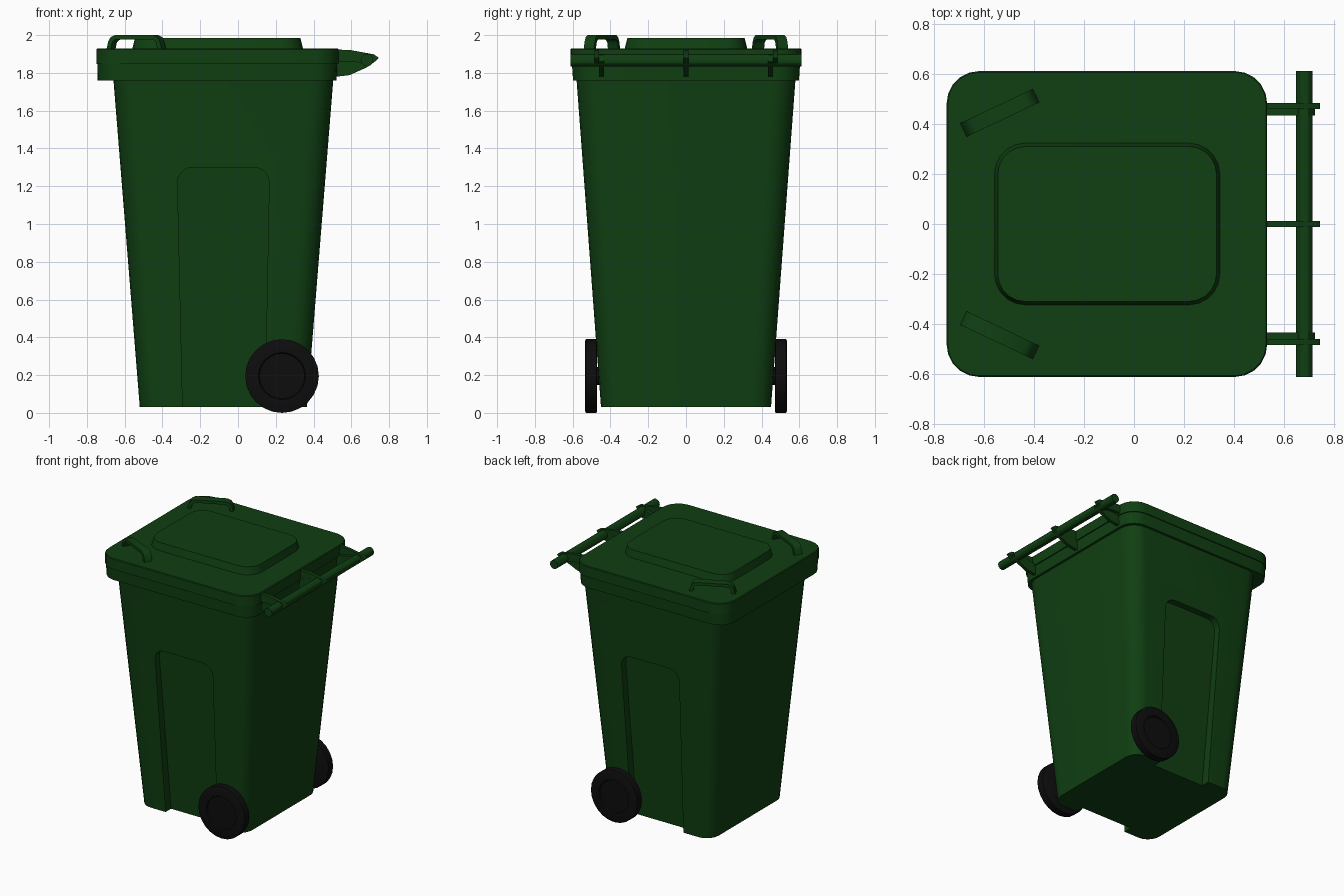
import bpy, bmesh
from math import sin, cos, pi, radians
from mathutils import Vector

if "Cube" in bpy.data.objects:
    bpy.data.objects.remove(bpy.data.objects["Cube"], do_unlink=True)


def material(name, rgb):
    m = bpy.data.materials.new(name)
    m.use_nodes = True
    m.diffuse_color = (*rgb, 1)
    m.node_tree.nodes["Principled BSDF"].inputs["Base Color"].default_value = (*rgb, 1)
    return m


green = material("dark green plastic", (0.005, 0.05, 0.006))
black = material("black rubber", (0.004, 0.004, 0.004))


def smooth(obj, angle=30):
    bpy.ops.object.select_all(action="DESELECT")
    obj.select_set(True)
    bpy.context.view_layer.objects.active = obj
    bpy.ops.object.shade_smooth_by_angle(angle=radians(angle))


def loft(name, rings, mat, closed=False):
    """Skin equal-length rings of points, capping the ends unless closed."""
    bm = bmesh.new()
    rows = [[bm.verts.new(p) for p in ring] for ring in rings]
    n = len(rows[0])
    pairs = list(zip(rows, rows[1:]))
    if closed:
        pairs.append((rows[-1], rows[0]))
    else:
        bm.faces.new(rows[0])
        bm.faces.new(rows[-1])
    for a, b in pairs:
        for i in range(n):
            j = (i + 1) % n
            bm.faces.new((a[i], a[j], b[j], b[i]))
    bmesh.ops.recalc_face_normals(bm, faces=bm.faces)
    mesh = bpy.data.meshes.new(name)
    bm.to_mesh(mesh)
    bm.free()
    mesh.materials.append(mat)
    obj = bpy.data.objects.new(name, mesh)
    bpy.context.collection.objects.link(obj)
    return obj


def rounded_rect(x0, x1, y, r, z, seg=5):
    corners = [(x1 - r, y - r), (x0 + r, y - r), (x0 + r, r - y), (x1 - r, r - y)]
    return [(cx + r * cos(a), cy + r * sin(a), z)
            for k, (cx, cy) in enumerate(corners)
            for a in [(k + i / seg) * pi / 2 for i in range(seg + 1)]]


def circle(x, y, z, r, n):
    return [(x + r * cos(2 * pi * i / n), y, z + r * sin(2 * pi * i / n)) for i in range(n)]


def plate(name, outline, y0, y1):
    obj = loft(name, [[(x, y, z) for x, z in outline] for y in (y0, y1)], green)
    smooth(obj)


# Tapered body
BOTTOM, TOP = 0.03, 1.77
body = loft("bin_body", [rounded_rect(-0.52, 0.365, 0.45, 0.1, BOTTOM),
                         rounded_rect(-0.66, 0.505, 0.58, 0.12, TOP)], green)

# Side recesses, open at the bottom and rounded at the top
def recess_floor(z):
    t = (z - BOTTOM) / (TOP - BOTTOM)
    return 0.45 + 0.13 * t - 0.065 + 0.02 * t


arc = [i * pi / 10 for i in range(6)]
panel = ([(0.14, -0.1)]
         + [(0.085 + 0.08 * cos(a), 1.22 + 0.08 * sin(a)) for a in arc]
         + [(-0.24 - 0.08 * sin(a), 1.22 + 0.08 * cos(a)) for a in arc]
         + [(-0.29, -0.1)])
for side in (-1, 1):
    cutter = loft("recess_cutter", [[(x, side * recess_floor(z), z) for x, z in panel],
                                    [(x, side * 0.9, z) for x, z in panel]], green)
    cutter.hide_render = True
    mod = body.modifiers.new("recess", "BOOLEAN")
    mod.operation = "DIFFERENCE"
    mod.solver = "EXACT"
    mod.object = cutter
    bpy.context.view_layer.objects.active = body
    bpy.ops.object.modifier_apply(modifier=mod.name)
    bpy.data.objects.remove(cutter, do_unlink=True)
smooth(body)

# Body rim, lid and raised lid panel
smooth(loft("body_rim", [rounded_rect(-0.743, 0.522, 0.598, 0.12, 1.76),
                         rounded_rect(-0.745, 0.525, 0.604, 0.12, 1.85)], green))
smooth(loft("lid", [rounded_rect(-0.75, 0.533, 0.612, 0.13, 1.848),
                    rounded_rect(-0.75, 0.533, 0.612, 0.13, 1.925),
                    rounded_rect(-0.745, 0.528, 0.607, 0.125, 1.93)], green))
smooth(loft("lid_panel", [rounded_rect(-0.56, 0.345, 0.325, 0.125, 1.925),
                          rounded_rect(-0.545, 0.33, 0.31, 0.11, 1.985)], green))

# Arched lid grips
for side, label in ((-1, "right"), (1, "left")):
    start, end = Vector((-0.685, side * 0.375, 0)), Vector((-0.39, side * 0.515, 0))
    along = (end - start).normalized()
    across = Vector((-along.y, along.x, 0)) * 0.03
    length = (end - start).length
    # Half profile: distance from the end and height, for outer and inner edges
    half = [((0, 1.92), (0.025, 1.92)), ((0.012, 1.965), (0.034, 1.96)),
            ((0.025, 1.988), (0.045, 1.972)), ((0.05, 2.0), (0.06, 1.978))]
    path = half + [tuple((length - d, z) for d, z in p) for p in reversed(half)]
    rings = []
    for outer, inner in path:
        po, pi_ = [start + along * d + Vector((0, 0, z)) for d, z in (outer, inner)]
        rings.append([po - across, po + across, pi_ + across, pi_ - across])
    smooth(loft(label + "_lid_grip", rings, green), 40)

# Rear handle bar and the arms that carry it
smooth(loft("handle_bar", [circle(0.682, y, 1.867, 0.033, 12) for y in (-0.612, 0.612)], green))
body_arm = [(0.48, 1.775), (0.59, 1.788), (0.68, 1.828), (0.725, 1.86), (0.7, 1.895), (0.48, 1.85)]
lid_arm = [(0.5, 1.86), (0.62, 1.86), (0.69, 1.84), (0.725, 1.86), (0.745, 1.88),
           (0.72, 1.898), (0.6, 1.92), (0.5, 1.925)]
for side, label in ((-1, "right"), (1, "left")):
    plate(label + "_body_arm", body_arm, side * 0.435, side * 0.46)
    plate(label + "_lid_arm", lid_arm, side * 0.46, side * 0.485)
plate("middle_body_arm", body_arm, -0.013, 0.013)
plate("middle_lid_arm", lid_arm, -0.012, 0.012)

# Wheels with sunken hubs, on a shared axle
WX, WZ = 0.233, 0.195
for side, label in ((-1, "right"), (1, "left")):
    profile = [(0.47, 0.185), (0.475, 0.195), (0.53, 0.195), (0.535, 0.185),
               (0.535, 0.125), (0.525, 0.12)]
    smooth(loft(label + "_wheel", [circle(WX, side * y, WZ, r, 24) for y, r in profile], black))
smooth(loft("axle", [circle(WX, y, WZ, 0.048, 16) for y in (-0.48, 0.48)], black))
